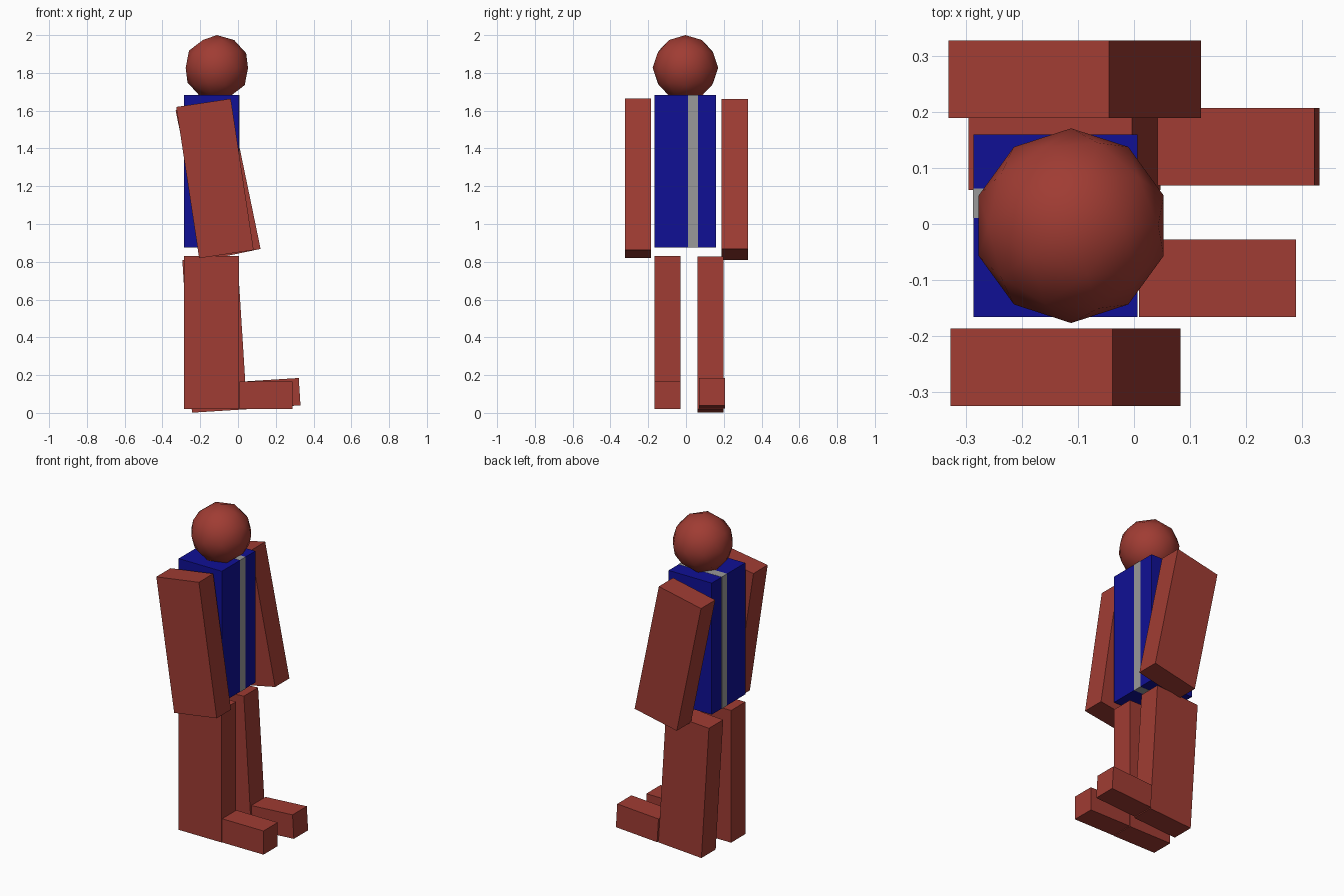
import bpy
from math import radians

if "Cube" in bpy.data.objects:
    bpy.data.objects.remove(bpy.data.objects["Cube"])


def material(name, color):
    m = bpy.data.materials.new(name)
    m.diffuse_color = (*color, 1)
    m.use_nodes = True
    m.node_tree.nodes["Principled BSDF"].inputs["Base Color"].default_value = m.diffuse_color
    return m


RED = material("red", (0.35, 0.045, 0.033))
BLUE = material("blue", (0.005, 0.005, 0.3))
GREY = material("grey", (0.32, 0.32, 0.32))


def box(name, center, size, mat, tilt=0):
    """Box of the given size, tilted about y (positive: lower end swings to +x)."""
    bpy.ops.mesh.primitive_cube_add(size=1, location=center,
                                    rotation=(0, radians(-tilt), 0))
    ob = bpy.context.object
    ob.name = name
    ob.scale = size
    bpy.ops.object.transform_apply(location=False, rotation=False, scale=True)
    ob.data.materials.append(mat)
    return ob


LIMB = (0.292, 0.138, 0.81)
FOOT = (0.28, 0.138, 0.145)

# Torso with a thin grey stripe wrapped around it
box("torso", (-0.14, -0.003, 1.279), (0.292, 0.325, 0.806), BLUE)
box("torso_stripe", (-0.14, 0.037, 1.279), (0.294, 0.053, 0.808), GREY)

# Arms, each swung forward by a different amount
box("right_arm", (-0.122, -0.255, 1.241), LIMB, RED, 8.6)
box("left_arm", (-0.1055, 0.258, 1.235), LIMB, RED, 11.7)

# Upright leg and foot
box("right_leg", (-0.14, -0.097, 0.425), LIMB, RED)
box("right_foot", (0.149, -0.097, 0.094), FOOT, RED)

# Stepping leg and foot
box("left_leg", (-0.1235, 0.13, 0.4145), LIMB, RED, 3.6)
box("left_foot", (0.1865, 0.1375, 0.1035), FOOT, RED, 3.6)

# Low-poly head
bpy.ops.mesh.primitive_ico_sphere_add(subdivisions=2, radius=0.1735,
                                      location=(-0.112, -0.003, 1.8265))
head = bpy.context.object
head.name = "head"
head.data.materials.append(RED)
bpy.ops.object.shade_smooth()
